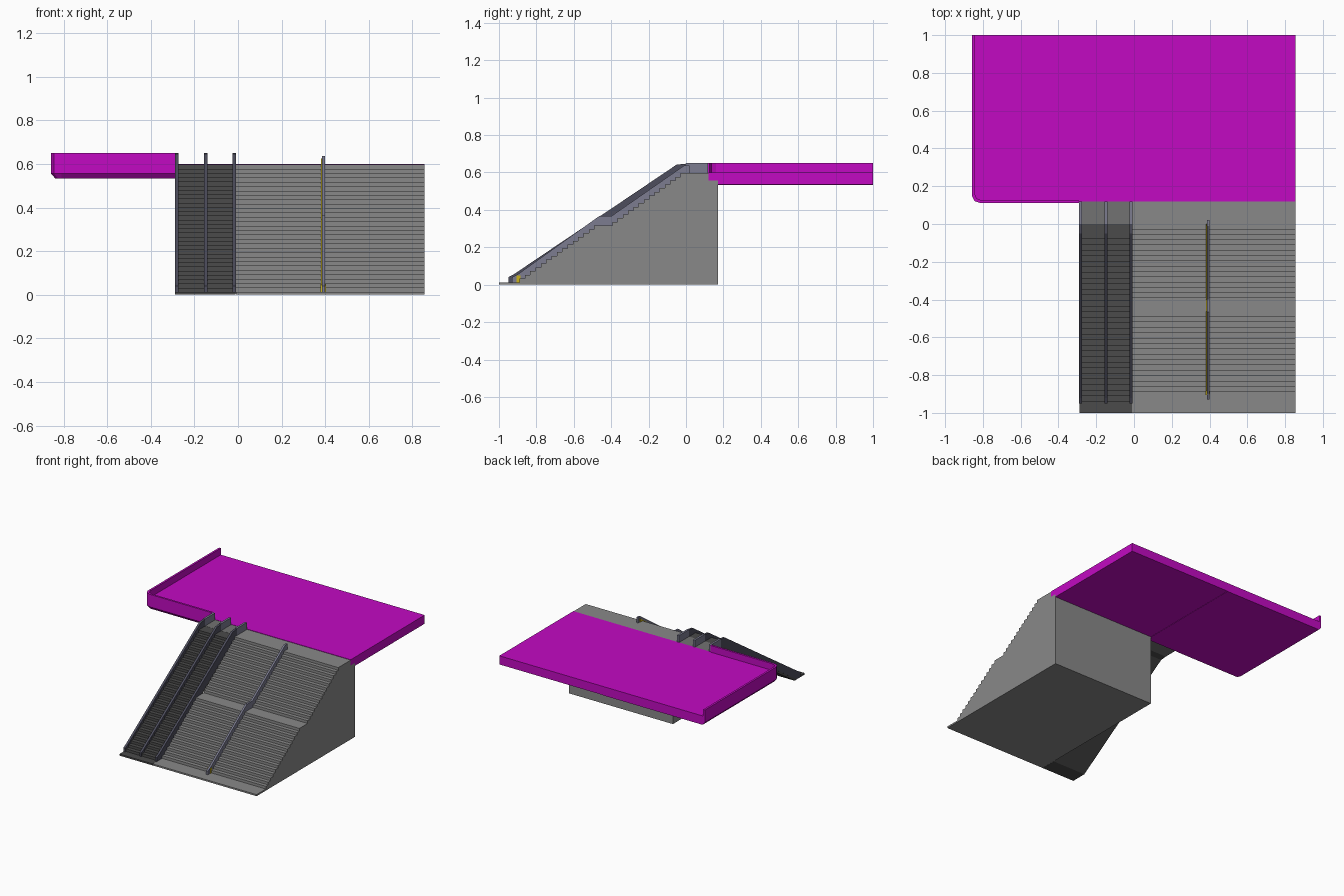
import bpy, bmesh

cube = bpy.data.objects.get("Cube")
if cube:
    bpy.data.objects.remove(cube, do_unlink=True)


def material(name, rgb):
    m = bpy.data.materials.new(name)
    m.use_nodes = True
    m.diffuse_color = (*rgb, 1)
    m.node_tree.nodes["Principled BSDF"].inputs["Base Color"].default_value = (*rgb, 1)
    return m


CONCRETE = material("concrete grey", (0.25, 0.25, 0.25))
MAGENTA = material("magenta", (0.54, 0.003, 0.54))
DARK = material("dark grey", (0.07, 0.07, 0.07))
SLATE = material("dark slate", (0.075, 0.075, 0.11))
STEEL = material("blue grey steel", (0.2, 0.2, 0.28))
PLATE = material("mid grey", (0.17, 0.17, 0.17))
YELLOW = material("yellow", (0.6, 0.45, 0.01))


def loft(name, rings, mat):
    """Closed solid through rings that have equal point counts."""
    bm = bmesh.new()
    loops = [[bm.verts.new(p) for p in ring] for ring in rings]
    bm.faces.new(loops[0])
    bm.faces.new(loops[-1])
    for a, b in zip(loops, loops[1:]):
        for i in range(len(a)):
            j = (i + 1) % len(a)
            bm.faces.new((a[i], a[j], b[j], b[i]))
    bmesh.ops.recalc_face_normals(bm, faces=bm.faces)
    me = bpy.data.meshes.new(name)
    bm.to_mesh(me)
    bm.free()
    me.materials.append(mat)
    ob = bpy.data.objects.new(name, me)
    bpy.context.collection.objects.link(ob)
    return ob


def side_profile(name, x0, x1, pts, mat):
    return loft(name, [[(x, y, z) for y, z in pts] for x in (x0, x1)], mat)


def plan_profile(name, z0, z1, pts, mat):
    return loft(name, [[(x, y, z) for x, y in pts] for z in (z0, z1)], mat)


def flight(y0, z0, y1, z1, n):
    """Riser and tread points climbing from the first corner to the second."""
    pts = [(y0, z0)]
    for i in range(n):
        y = y0 + (y1 - y0) * i / n
        z = z0 + (z1 - z0) * (i + 1) / n
        pts += [(y, z), (y0 + (y1 - y0) * (i + 1) / n, z)]
    return pts


# Staircase block: two flights, a landing, and a ledge that carries the deck
stairs = [(-1, 0), (-1, 0.012)]
stairs += flight(-0.89, 0.012, -0.463, 0.316, 15)
stairs += flight(-0.393, 0.316, 0.0, 0.597, 14)
stairs += [(0.12, 0.597), (0.12, 0.557), (0.17, 0.557), (0.17, 0)]
side_profile("staircase", -0.01, 0.855, stairs, CONCRETE)

# Centre handrail following both flights, with its yellow strip
rail_foot = [(-0.93, 0.012), (-0.885, 0.012), (-0.463, 0.312), (-0.393, 0.312), (0.0, 0.593), (0.02, 0.593)]
rail_top = [(0.02, 0.637), (-0.01, 0.637), (-0.4, 0.366), (-0.465, 0.366), (-0.9, 0.055), (-0.93, 0.04)]
side_profile("centre_handrail", 0.386, 0.4, rail_foot + rail_top, STEEL)
strip = [(-0.885, 0.02), (-0.463, 0.318), (-0.393, 0.318), (0.0, 0.6),
         (0.0, 0.625), (-0.4, 0.345), (-0.463, 0.345), (-0.885, 0.045)]
side_profile("yellow_strip", 0.381, 0.386, strip, YELLOW)
side_profile("yellow_foot", 0.379, 0.403,
             [(-0.905, 0.01), (-0.885, 0.01), (-0.885, 0.05), (-0.905, 0.05)], YELLOW)

# Escalator pair: thin stepped truss with a landing plate at the top
truss = [(-1, 0), (-1, 0.012)] + flight(-0.94, 0.012, -0.05, 0.597, 30)
truss += [(0.0, 0.597), (0.0, 0.555), (-0.05, 0.55), (-0.88, 0)]
side_profile("escalator_steps", -0.288, -0.011, truss, DARK)
side_profile("escalator_top_plate", -0.288, -0.011,
             [(0.0, 0.555), (0.12, 0.555), (0.12, 0.598), (0.0, 0.598)], PLATE)

# Three balustrades, each with a level end at the top
slope = [(-0.95, 0.005), (-0.9, 0.005), (-0.04, 0.575), (0.0, 0.575),
         (0.0, 0.647), (-0.05, 0.642), (-0.92, 0.056), (-0.95, 0.04)]
level = [(0.0, 0.575), (0.118, 0.575), (0.118, 0.65), (0.0, 0.65)]
for label, x in (("right", -0.282), ("middle", -0.149), ("left", -0.017)):
    side_profile(label + "_balustrade", x - 0.008, x + 0.008, slope, SLATE)
    side_profile(label + "_balustrade_end", x - 0.008, x + 0.008, level, STEEL)

# Deck: half resting on the staircase, half overhanging with a bevelled underside
side_profile("deck_over_stairs", -0.01, 0.855,
             [(0.12, 0.557), (0.17, 0.557), (0.17, 0.535), (1, 0.535), (1, 0.6), (0.12, 0.6)], MAGENTA)


def outline(off):
    inner = max(0.12, 0.111 + off)
    return [(-0.01, inner), (-0.01, 1), (-0.858 + off, 1), (-0.858 + off, 0.15),
            (-0.845 + off, 0.122 + off * 0.5), (-0.81, 0.11 + off), (-0.29, 0.11 + off), (-0.29, inner)]


loft("overhanging_deck", [[(x, y, z) for x, y in outline(off)]
                          for z, off in ((0.533, 0.02), (0.556, 0), (0.6, 0))], MAGENTA)

# Parapet along the outer side and the open front edge
edge = outline(0)[2:7]
inside = [(-0.29, 0.125), (-0.805, 0.125), (-0.833, 0.135), (-0.843, 0.16), (-0.843, 1)]
plan_profile("parapet", 0.6, 0.65, edge + inside, MAGENTA)
